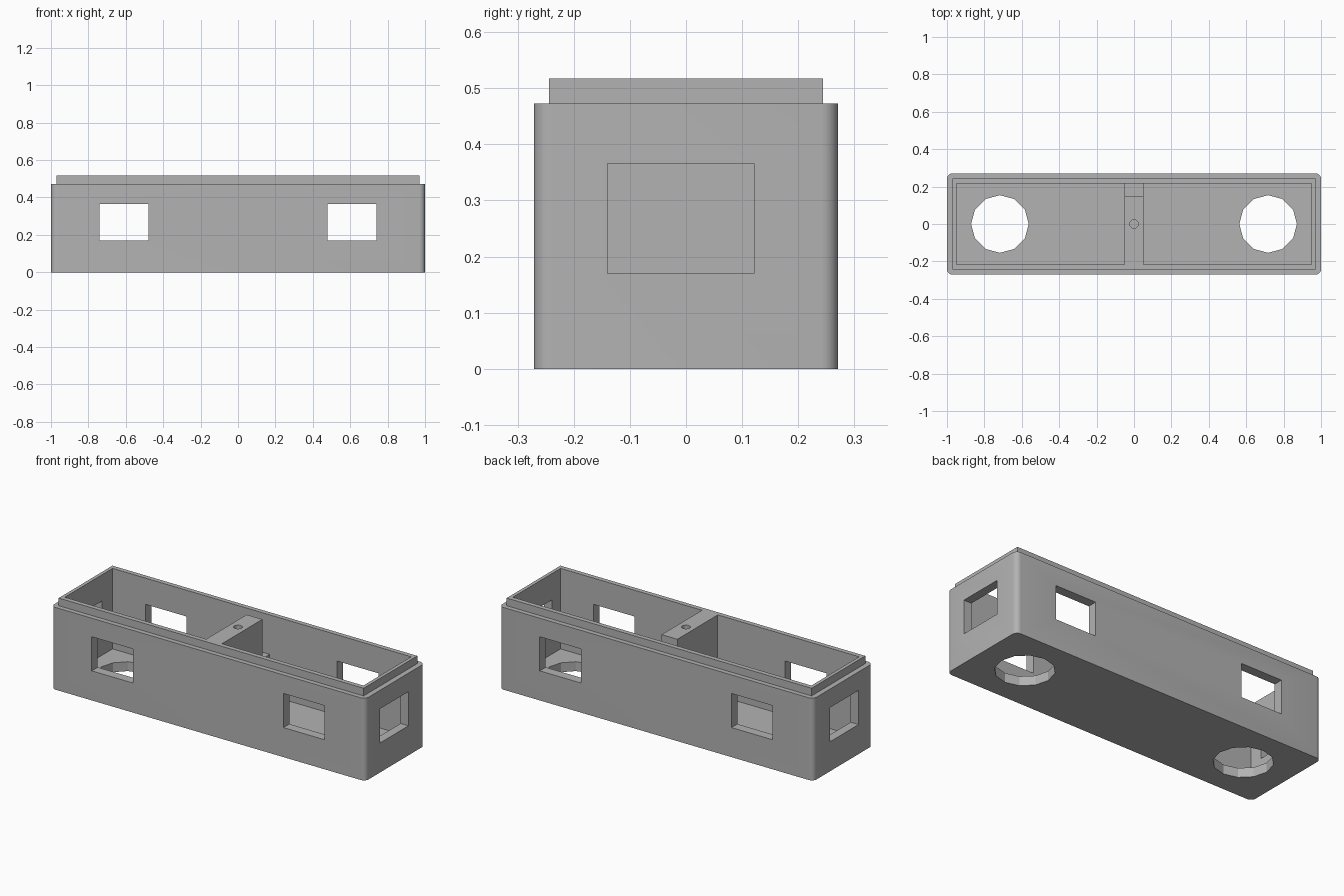
import bpy, bmesh, math
from mathutils import Matrix, Vector

cube = bpy.data.objects.get("Cube")
if cube:
    bpy.data.objects.remove(cube, do_unlink=True)

# Single plastic colour
GREY = (0.45, 0.45, 0.45, 1.0)
mat = bpy.data.materials.new("plain grey")
mat.use_nodes = True
mat.diffuse_color = GREY
mat.node_tree.nodes["Principled BSDF"].inputs["Base Color"].default_value = GREY


def add_object(name, bm):
    mesh = bpy.data.meshes.new(name)
    bm.to_mesh(mesh)
    bm.free()
    mesh.materials.append(mat)
    obj = bpy.data.objects.new(name, mesh)
    bpy.context.collection.objects.link(obj)
    return obj


def box(name, low, high, radius=0):
    """Box between two corners, with optionally rounded upright edges."""
    low, high = Vector(low), Vector(high)
    bm = bmesh.new()
    place = Matrix.Translation((low + high) / 2) @ Matrix.Diagonal((*(high - low), 1))
    bmesh.ops.create_cube(bm, size=1, matrix=place)
    if radius:
        upright = [e for e in bm.edges
                   if abs(e.verts[0].co.z - e.verts[1].co.z) > 0.01]
        bmesh.ops.bevel(bm, geom=upright, offset=radius, segments=6,
                        profile=0.5, affect='EDGES')
    return add_object(name, bm)


def cylinder(name, x, radius, bottom, top, sides):
    bm = bmesh.new()
    bmesh.ops.create_cone(bm, cap_ends=True, segments=sides, radius1=radius,
                          radius2=radius, depth=top - bottom,
                          matrix=Matrix.Translation((x, 0, (bottom + top) / 2)))
    # Put a corner on the x axis
    first = min(bm.verts, key=lambda v: abs(v.co.y))
    if abs(first.co.y) > 1e-4:
        bmesh.ops.rotate(bm, verts=bm.verts, cent=(x, 0, 0),
                         matrix=Matrix.Rotation(math.pi / sides, 3, 'Z'))
    return add_object(name, bm)


def combine(target, tool, operation):
    """Apply a boolean and discard the tool."""
    tool.hide_render = True
    mod = target.modifiers.new(tool.name, 'BOOLEAN')
    mod.operation = operation
    mod.solver = 'EXACT'
    mod.object = tool
    bpy.context.view_layer.objects.active = target
    bpy.ops.object.modifier_apply(modifier=mod.name)
    bpy.data.objects.remove(tool, do_unlink=True)


SHOULDER, TOP, FLOOR = 0.473, 0.517, 0.054
INNER_X, INNER_Y, RIB = 0.95, 0.217, 0.05
SILL, HEAD = 0.17, 0.366

# Outer shell with a stepped lip for the lid
casing = box("casing", (-1, -0.271, 0), (1, 0.271, SHOULDER), radius=0.03)
combine(casing, box("lip", (-0.97, -0.244, 0.1), (0.97, 0.244, TOP)), 'UNION')

cutters = []
for side in (-1, 1):
    # Compartment on each side of the central rib
    a, b = sorted((side * RIB, side * INNER_X))
    cutters.append(box("compartment", (a, -INNER_Y, FLOOR), (b, INNER_Y, 0.7)))
    # Window through front and back walls
    cx = side * 0.61
    cutters.append(box("long_wall_window", (cx - 0.131, -0.4, SILL),
                       (cx + 0.131, 0.4, HEAD)))
    # Window in the end wall
    a, b = sorted((side * 0.9, side * 1.1))
    cutters.append(box("end_window", (a, -0.14, SILL), (b, 0.121, HEAD)))
    # Twelve-sided opening in the floor
    cutters.append(cylinder("floor_opening", side * 0.717, 0.154, -0.1, 0.12, 12))

# Cable notch at the back of the rib and screw hole in its top
cutters.append(box("cable_notch", (-0.07, 0.15, 0.29), (0.07, INNER_Y, 0.7)))
cutters.append(cylinder("screw_hole", 0, 0.023, 0.3, 0.6, 16))

for cutter in cutters:
    combine(casing, cutter, 'DIFFERENCE')

# Smooth the rounded corners, keep the other edges crisp
bpy.ops.object.select_all(action='DESELECT')
casing.select_set(True)
bpy.context.view_layer.objects.active = casing
bpy.ops.object.shade_smooth_by_angle(angle=math.radians(25))
